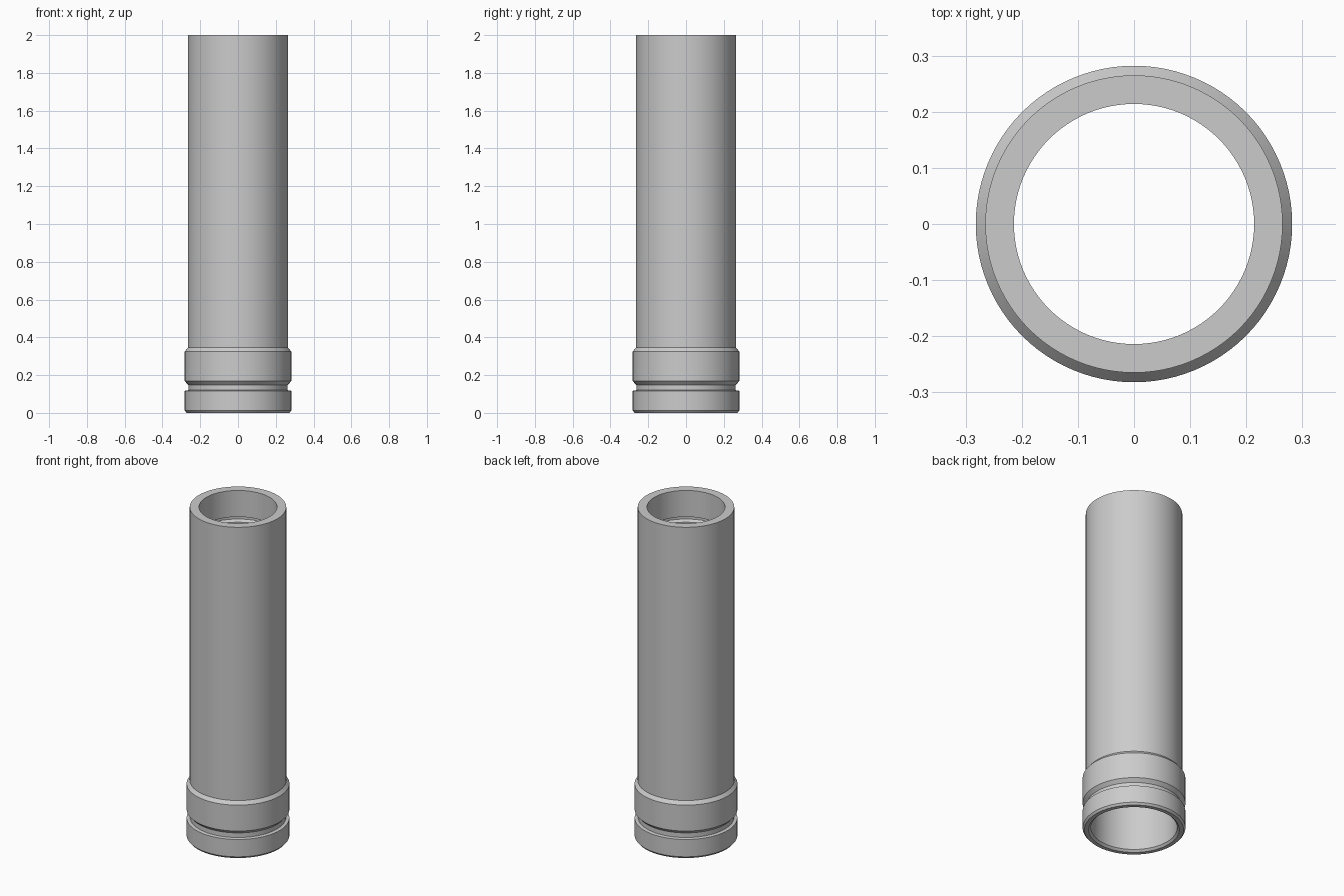
import bpy, bmesh, math

cube = bpy.data.objects.get("Cube")
if cube:
    bpy.data.objects.remove(cube, do_unlink=True)

SEGMENTS = 96

# One plain grey metal
grey = bpy.data.materials.new("grey metal")
grey.use_nodes = True
colour = (0.6, 0.6, 0.6, 1)
grey.diffuse_color = colour
grey.node_tree.nodes["Principled BSDF"].inputs["Base Color"].default_value = colour


def lathe(name, profile):
    """Revolve a closed (radius, height) profile around z."""
    bm = bmesh.new()
    rings = []
    for r, z in profile:
        rings.append([bm.verts.new((r * math.cos(math.tau * i / SEGMENTS),
                                    r * math.sin(math.tau * i / SEGMENTS), z))
                      for i in range(SEGMENTS)])
    for a, b in zip(rings, rings[1:] + rings[:1]):
        for i in range(SEGMENTS):
            j = (i + 1) % SEGMENTS
            bm.faces.new((a[i], a[j], b[j], b[i]))
    bmesh.ops.recalc_face_normals(bm, faces=bm.faces)
    mesh = bpy.data.meshes.new(name)
    bm.to_mesh(mesh)
    bm.free()
    mesh.materials.append(grey)
    obj = bpy.data.objects.new(name, mesh)
    bpy.context.collection.objects.link(obj)
    bpy.ops.object.select_all(action="DESELECT")
    obj.select_set(True)
    bpy.context.view_layer.objects.active = obj
    bpy.ops.object.shade_smooth_by_angle(angle=math.radians(20))
    return obj


# Outside: chamfered foot ring, groove, collar, then the long barrel
outside = [
    (0.272, 0), (0.282, 0.012), (0.282, 0.117),
    (0.263, 0.12), (0.263, 0.148), (0.282, 0.168),
    (0.282, 0.325), (0.265, 0.345), (0.265, 2),
]

# Inside: thick mouth, relief groove, wide bore with a chamfered foot
inside = [
    (0.214, 2), (0.214, 1.84), (0.25, 1.84), (0.25, 1.81),
    (0.237, 1.797), (0.237, 0.012), (0.249, 0),
]

lathe("tube_body", outside + inside)
